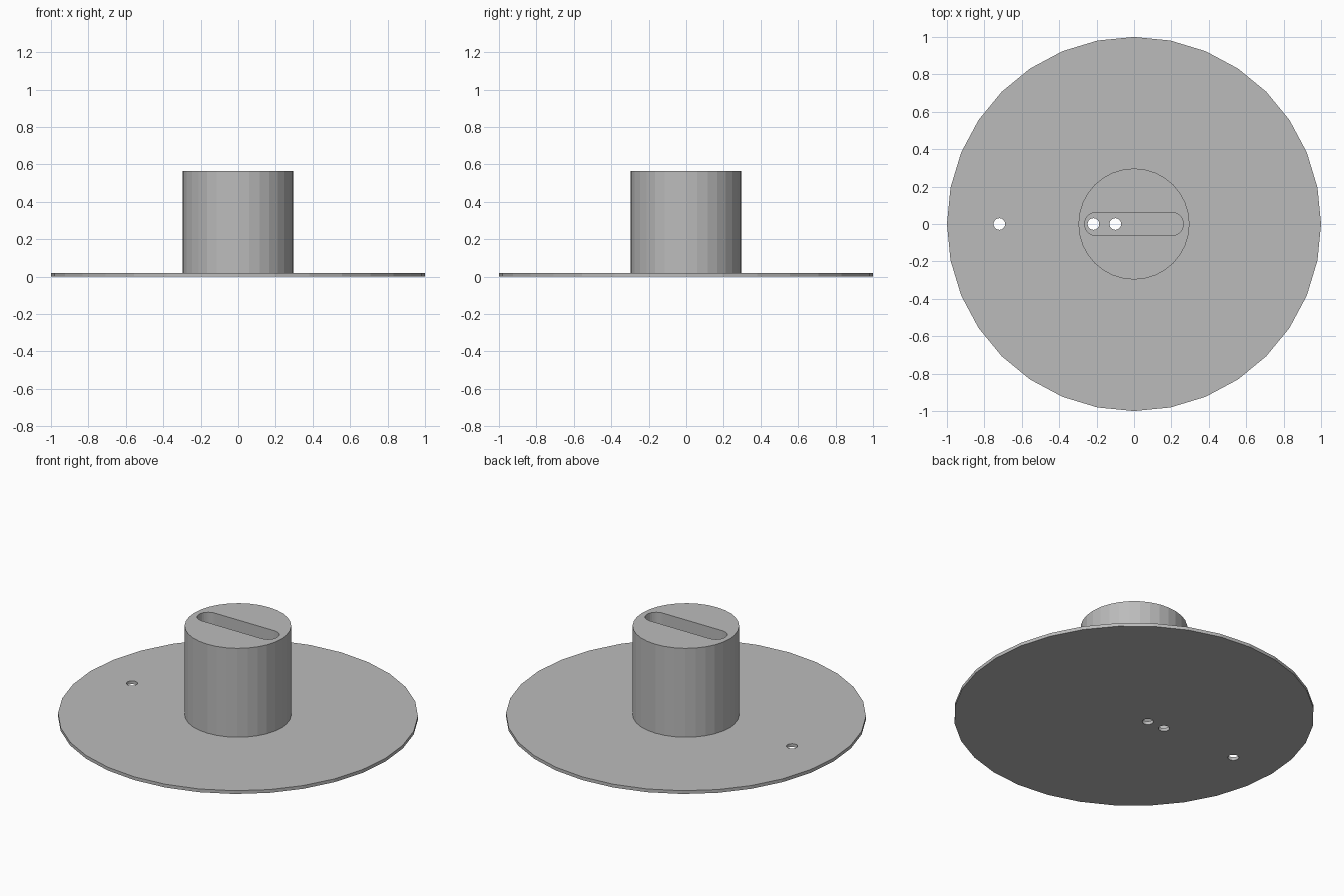
import bpy, bmesh, math

if "Cube" in bpy.data.objects:
    bpy.data.objects.remove(bpy.data.objects["Cube"])

grey = bpy.data.materials.new("light grey")
grey.diffuse_color = (0.5, 0.5, 0.5, 1)
grey.use_nodes = True
grey.node_tree.nodes["Principled BSDF"].inputs["Base Color"].default_value = grey.diffuse_color


def circle(cx, r, n=32):
    return [(cx + r * math.cos(2 * math.pi * i / n), r * math.sin(2 * math.pi * i / n))
            for i in range(n)]


def slot(half, r, n=16):
    """Outline of a straight slot with round ends, centred on the origin."""
    pts = []
    for cx, start in ((half, -math.pi / 2), (-half, math.pi / 2)):
        for i in range(n + 1):
            a = start + math.pi * i / n
            pts.append((cx + r * math.cos(a), r * math.sin(a)))
    return pts


def prism(name, loops, z0, z1):
    """Upright solid from an outer loop and the hole loops inside it."""
    bm = bmesh.new()
    caps = {z0: [], z1: []}
    rings = []
    for loop in loops:
        pair = []
        for z in (z0, z1):
            vs = [bm.verts.new((x, y, z)) for x, y in loop]
            caps[z] += [bm.edges.new((vs[i - 1], vs[i])) for i in range(len(vs))]
            pair.append(vs)
        rings.append(pair)
    for z in (z0, z1):
        bmesh.ops.triangle_fill(bm, edges=caps[z], use_beauty=True, normal=(0, 0, 1))
    for lo, hi in rings:
        for i in range(len(lo)):
            bm.faces.new((lo[i - 1], lo[i], hi[i], hi[i - 1]))
    bmesh.ops.recalc_face_normals(bm, faces=bm.faces[:])
    me = bpy.data.meshes.new(name)
    bm.to_mesh(me)
    bm.free()
    me.materials.append(grey)
    ob = bpy.data.objects.new(name, me)
    bpy.context.collection.objects.link(ob)
    return ob


# Thin round plate with three small through holes
prism("base_plate", [circle(0, 1.0)] + [circle(x, 0.031) for x in (-0.72, -0.217, -0.1)],
      0.0, 0.02)

# Central hub with a slot running down to the plate
prism("slotted_hub", [circle(0, 0.297, 32), slot(0.202, 0.062)], 0.02, 0.565)
